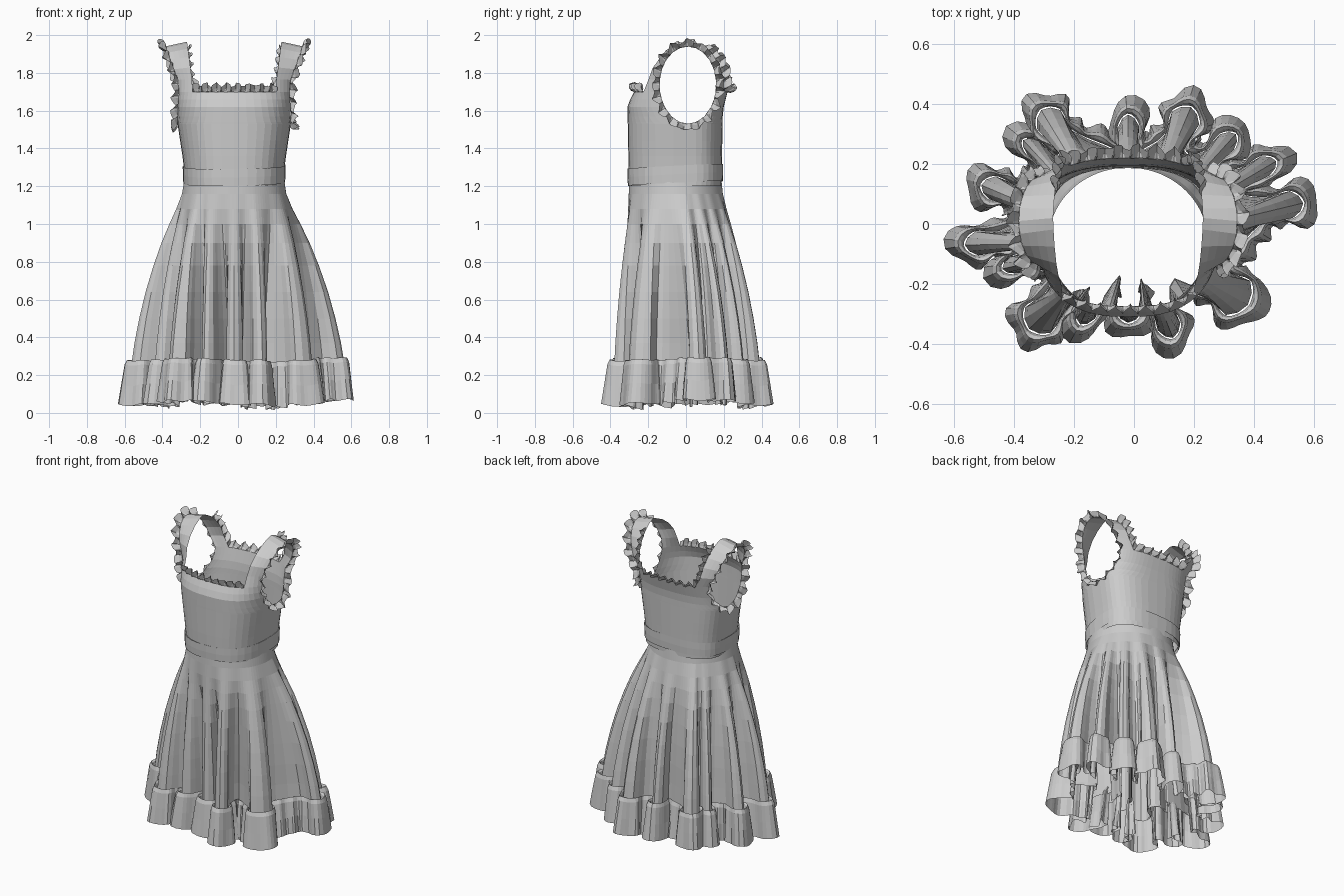
import bpy, bmesh, math
from mathutils import Vector as V

if "Cube" in bpy.data.objects:
    bpy.data.objects.remove(bpy.data.objects["Cube"])

CX, CY = -0.02, 0.01   # bodice centre


def lerp_table(tab, z):
    for (z0, v0), (z1, v1) in zip(tab, tab[1:]):
        if z <= z1:
            t = max(0, (z - z0) / (z1 - z0))
            return v0 + (v1 - v0) * t
    return tab[-1][1]


def mesh_from_grids(name, grids, closed=False):
    """Each grid is a list of rows of points; all are skinned and welded."""
    bm = bmesh.new()
    for rows in grids:
        vs = [[bm.verts.new(p) for p in r] for r in rows]
        n = len(rows[0])
        for a, b in zip(vs, vs[1:]):
            for i in range(n if closed else n - 1):
                j = (i + 1) % n
                bm.faces.new((a[i], a[j], b[j], b[i]))
    bmesh.ops.remove_doubles(bm, verts=bm.verts, dist=0.0005)
    bmesh.ops.recalc_face_normals(bm, faces=bm.faces)
    me = bpy.data.meshes.new(name)
    bm.to_mesh(me)
    bm.free()
    ob = bpy.data.objects.new(name, me)
    bpy.context.collection.objects.link(ob)
    return ob


def resample(pts, n, closed=False):
    pts = list(pts) + ([pts[0]] if closed else [])
    d = [0]
    for a, b in zip(pts, pts[1:]):
        d.append(d[-1] + (b - a).length)
    out, k = [], 0
    for i in range(n):
        s = d[-1] * i / (n if closed else n - 1)
        while k < len(d) - 2 and d[k + 1] < s:
            k += 1
        out.append(pts[k].lerp(pts[k + 1], (s - d[k]) / max(1e-9, d[k + 1] - d[k])))
    return out


# ---------- bodice ----------
HALF = [(1.2, .262), (1.3, .265), (1.53, .3), (1.7, .315)]
FRONT = [(1.2, .31), (1.35, .315), (1.62, .32), (1.66, .305), (1.7, .285)]
BACK = [(1.2, .178), (1.6, .185), (1.7, .21)]
ROWS = [1.2, 1.28, 1.36, 1.44, 1.53, 1.54, 1.57, 1.62, 1.66, 1.7]
P, N, NS = 2.6, 10, 4   # squareness, columns, strap columns


def section(z, phi, sgn, grow=0.0):
    a = lerp_table(HALF, z) + grow
    b = lerp_table(FRONT if sgn < 0 else BACK, z) + grow
    return V((a * max(0, math.cos(phi)) ** (2 / P),
              CY + sgn * b * max(0, math.sin(phi)) ** (2 / P), z))


def panel_row(z, sgn):
    """From the armhole edge to the centre line."""
    e = 0
    if z > 1.53:
        y = .15 * math.sqrt(max(0, 1 - ((z - 1.74) / .21) ** 2))
        e = math.asin((y / lerp_table(FRONT if sgn < 0 else BACK, z)) ** (P / 2))
    return [section(z, e + (math.pi / 2 - e) * i / N, sgn) for i in range(N + 1)]


def side(p, sx):
    return V((CX + sx * p.x, p.y, p.z))


panels = {s: [panel_row(z, s) for z in ROWS] for s in (-1, 1)}
strap = [panels[-1][-1][:NS + 1]]
for k in range(1, 12):
    b = math.radians(-10 + 200 * k / 12)
    c, s = math.cos(b), max(0, math.sin(b))
    ci = math.copysign(abs(c) ** 1.4, c)
    outer = V((.29 + .075 * s, CY - .15 * c, 1.74 + .2 * math.sin(b)))
    inner = V((.22 + .03 * s, CY + .01 - (.22 if c > 0 else .18) * ci, 1.74 + .225 * math.sin(b)))
    strap.append([outer.lerp(inner, i / NS) for i in range(NS + 1)])
strap.append(panels[1][-1][:NS + 1])
grids = []
for sx in (-1, 1):
    for g in (panels[-1], panels[1], strap):
        grids.append([[side(p, sx) for p in r] for r in g])
mesh_from_grids("bodice", grids)


# ---------- belt ----------
def ring(z, grow, n=36):
    out = []
    for i in range(n):
        t = 2 * math.pi * i / n
        s = 1 if math.sin(t) > 0 else -1
        p = section(z, math.asin(min(1, abs(math.sin(t)))), s, grow)
        x = p.x if math.cos(t) >= 0 else -p.x
        out.append(V((CX + x, p.y, z + .05 * (p.y + .05) + .015 * x)))
    return out


mesh_from_grids("belt", [[ring(z, g) for z, g in
                ((1.225, -.002), (1.215, .007), (1.26, .008), (1.305, .007), (1.3, -.002))]], True)


# ---------- edge ruffles ----------
def ruffle(name, base, direction, pleats, width, amp, closed=False):
    n = pleats * 6 + (0 if closed else 1)
    pts = resample(base, n, closed)
    rows = [[], [], [], []]
    for i, p in enumerate(pts):
        q = pts[(i + 1) % n] if closed else pts[min(i + 1, n - 1)]
        r = pts[i - 1] if closed else pts[max(i - 1, 0)]
        d = direction(p).normalized()
        tan = (q - r).normalized()
        nrm = tan.cross(d).normalized()
        w = math.sin(math.pi * i / 3 + .5)
        u = math.sin(2 * math.pi * i / 3 + 1)   # folds the pleats over sideways
        wide = width * (1 + .25 * math.sin(i * .9))
        for row, f, k in zip(rows, (0, .35, .75, 1), (.1, .8, 1, .8)):
            row.append(p + d * wide * f + nrm * amp * k * w + tan * amp * .35 * k * u)
    return mesh_from_grids(name, [rows], closed)


for sx, word in ((-1, "left"), (1, "right")):
    hole = [r[0] for r in strap] + [r[0] for r in panels[1][8:3:-1]] + [r[0] for r in panels[-1][5:9]]
    ruffle(word + "_armhole_ruffle", [side(p, sx) for p in hole],
           lambda p: V((sx * .03, (p.y - CY) * .25, (p.z - 1.74) * .16)), 17, .044, .018, True)

front = panels[-1][-1][NS:]
edge = [side(p, -1) for p in front] + [side(p, 1) for p in front[-2::-1]]
ruffle("front_neck_ruffle", edge, lambda p: V((0, -.35, 1)), 9, .04, .019)
half = [r[NS] for r in strap[8:]] + panels[1][-1][NS + 1:]
edge = [side(p, -1) for p in half] + [side(p, 1) for p in half[-2::-1]]
ruffle("back_neck_ruffle", edge, lambda p: V((0, .9, .6)), 16, .045, .019)

# ---------- skirt ----------
# fold tips at the hem: x, y, half width, depth of the valley that follows
FOLDS = [(.565, .07, .045, .68), (.475, .21, .035, .66), (.34, .30, .035, .66), (.19, .39, .05, .66),
         (-.02, .365, .035, .66), (-.31, .38, .05, .72), (-.37, .28, .03, .7), (-.51, .13, .04, .68),
         (-.565, -.07, .04, .66), (-.44, -.15, .03, .66), (-.35, -.35, .06, .62), (-.18, -.335, .035, .5),
         (-.02, -.33, .045, .5), (.13, -.38, .04, .52), (.38, -.27, .07, .68)]
ctrl, ang, hull = [], [], []
m = len(FOLDS)
for i, (x, y, w, k) in enumerate(FOLDS):
    t, nx = V((x, y, 0)), V((*FOLDS[(i + 1) % m][:2], 0))
    d = t.normalized()
    e = V((-d.y, d.x, 0))
    ctrl += [t - d * .12 - e * w * .75, t - d * .04 - e * w, t, t - d * .04 + e * w,
             t - d * .12 + e * w * .75]
    ctrl.append((d + nx.normalized()).normalized() * (t.length + nx.length) / 2 * k)
    a0 = math.atan2(y + .05, x - CX)
    step = (math.atan2(nx.y + .05, nx.x - CX) - a0) % (2 * math.pi)
    ang += [a0 + step * j / 6 for j in range(6)]
    hull += [t.lerp(nx, j / 6) for j in range(6)]
ang = ang[-2:] + ang[:-2]   # the tip is the third point of each fold
hull = hull[-2:] + hull[:-2]


def smooth(pts, sub):
    n, out = len(pts), []
    for i in range(n):
        a, b, c, d = (pts[(i + j) % n] for j in (-1, 0, 1, 2))
        for s in range(sub):
            t = s / sub
            out.append(.5 * (2 * b + (c - a) * t + (2 * a - 5 * b + 4 * c - d) * t * t
                             + (3 * b - a - 3 * c + d) * t ** 3))
    return out


waist = [V((CX + .265 * math.cos(a), -.057 + .245 * math.sin(a), 0)) for a in ang]
waist, hem, hull = smooth(waist, 2), smooth(ctrl, 2), smooth(hull, 2)
rows = []
for z, f, g in ((1.23, 0, 0), (1.16, .04, 0), (1.08, .15, .25), (1.0, .28, .5), (.9, .43, .68), (.78, .58, .8),
                (.64, .73, .88), (.5, .85, .94), (.37, .94, 1), (.25, 1, 1)):
    rows.append([V((*w.lerp(s.lerp(h, g), f).xy, z)) for w, h, s in zip(waist, hem, hull)])
mesh_from_grids("skirt", [rows], True)

# ---------- hem ruffle ----------
n = 480
line = resample(smooth(ctrl, 4), n, True)
rows = []
for z, off, amp in ((.245, .002, 0), (.275, .01, .002), (.285, .02, .005), (.26, .03, .007),
                    (.16, .038, .011), (.055, .046, .015)):
    row = []
    for i, p in enumerate(line):
        tan = (line[(i + 4) % n] - line[i - 4]).normalized()
        nrm = V((tan.y, -tan.x, 0))
        wob = math.sin(i * 2 * math.pi * 64 / n + 2 * math.sin(i * 2 * math.pi * 9 / n))
        out = max(0, nrm.dot(p.normalized()))
        q = p + nrm * (off * (.65 + .35 * out) + amp * wob)
        q += p.normalized() * (.285 - z) * .06
        drop = .014 * math.sin(3 * math.atan2(p.y, p.x) + 1.2) - .02 * max(0, min(1, (.42 - p.length) / .12))
        row.append(V((q.x, q.y, z + (drop + .006 * wob) * (1 if z < .2 else .5))))
    rows.append(row)
mesh_from_grids("hem_ruffle", [rows], True)
